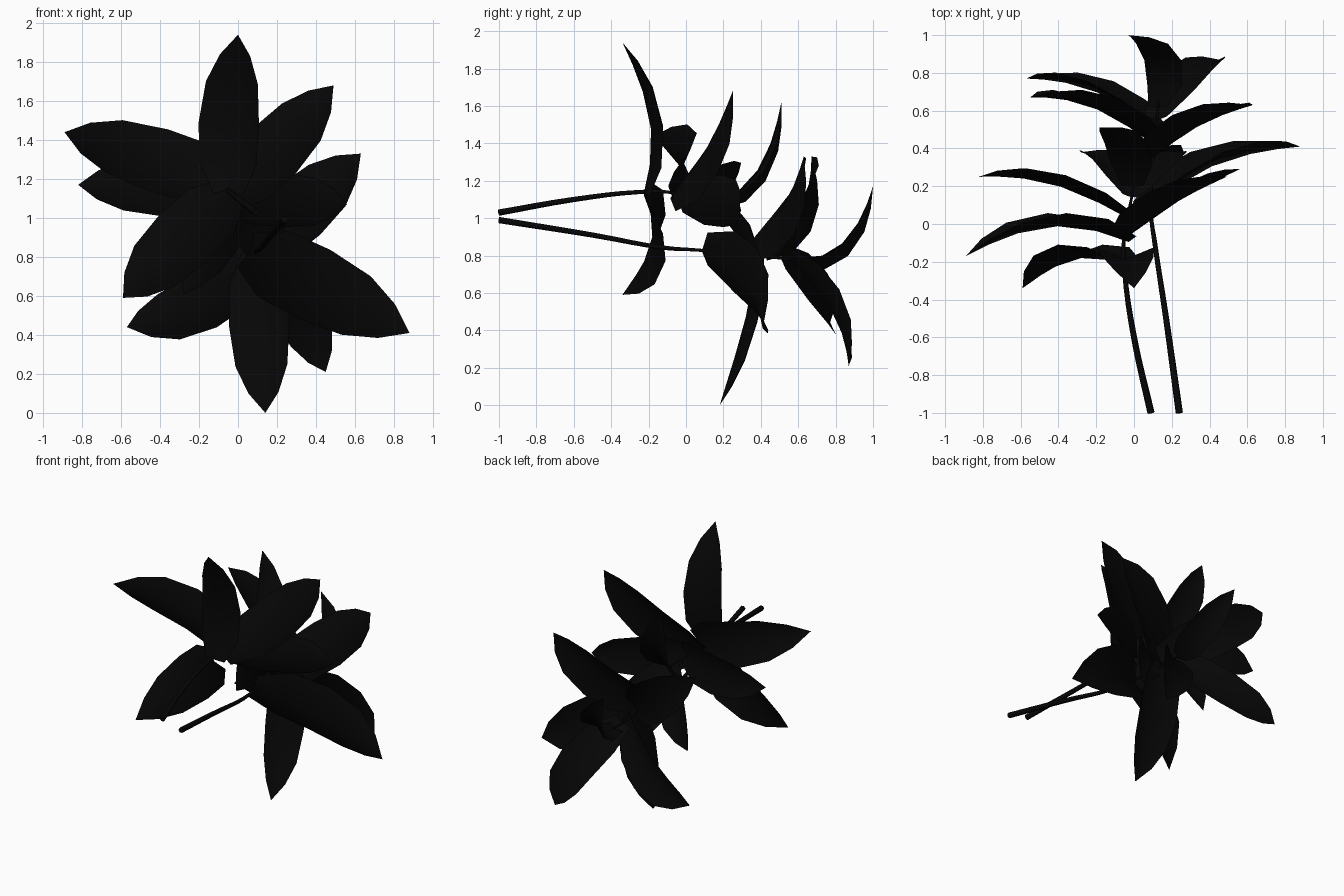
import bpy, bmesh
from mathutils import Vector as V

if "Cube" in bpy.data.objects:
    bpy.data.objects.remove(bpy.data.objects["Cube"])

dark = bpy.data.materials.new("dark")
dark.diffuse_color = (0.002, 0.002, 0.002, 1)
dark.use_nodes = True
dark.node_tree.nodes["Principled BSDF"].inputs["Base Color"].default_value = dark.diffuse_color

# Petal outline: position along midrib, fraction of full width
OUTLINE = [(0, .5), (.2, .95), (.45, 1), (.7, .86), (.87, .5), (1, 0)]


def finish(name, bm):
    me = bpy.data.meshes.new(name)
    bm.to_mesh(me)
    bm.free()
    me.materials.append(dark)
    ob = bpy.data.objects.new(name, me)
    bpy.context.collection.objects.link(ob)
    for p in me.polygons:
        p.use_smooth = True
    return ob


def petal(bm, base, mid, tip, width):
    """Curved blade with a shallow keel, passing through base, mid and tip."""
    a, m, b = V(base), V(mid), V(tip)
    ctrl = 2 * m - (a + b) / 2
    side = (b - a).cross(V((0, 1, 0))).normalized()
    rows = []
    for t, f in OUTLINE:
        c = a * (1 - t) ** 2 + ctrl * 2 * t * (1 - t) + b * t * t
        tan = (ctrl - a) * (1 - t) + (b - ctrl) * t
        up = side.cross(tan).normalized()
        if up.y < 0:
            up = -up
        if f == 0:
            rows.append([bm.verts.new(c)])
            continue
        h = width * f / 2
        rows.append([bm.verts.new(c + side * h * s + up * (abs(s) - .5) * h * .42)
                     for s in (-1, 0, 1)])
    for r, q in zip(rows, rows[1:]):
        for i in range(2):
            if len(q) == 1:
                bm.faces.new((r[i], r[i + 1], q[0]))
            else:
                bm.faces.new((r[i], r[i + 1], q[i + 1], q[i]))


def flower(name, petals):
    bm = bmesh.new()
    for p in petals:
        petal(bm, *p)
    finish(name, bm)


def stem(name, pts):
    cu = bpy.data.curves.new(name, 'CURVE')
    cu.dimensions = '3D'
    cu.bevel_depth = .019
    cu.bevel_resolution = 1
    cu.use_fill_caps = True
    cu.resolution_u = 4
    sp = cu.splines.new('BEZIER')
    sp.bezier_points.add(len(pts) - 1)
    for i, (bp, p) in enumerate(zip(sp.bezier_points, pts)):
        bp.co = p
        bp.handle_left_type = bp.handle_right_type = 'AUTO'
        bp.radius = 1 - .65 * i / (len(pts) - 1)
    cu.materials.append(dark)
    bpy.context.collection.objects.link(bpy.data.objects.new(name, cu))


# Upper bloom: base, middle, tip, width of each petal
flower("upper_flower", [
    ((-.05, -.21, 1.13), (-.045, -.16, 1.52), (0, -.34, 1.94), .31),
    ((-.03, -.21, 1.13), (-.31, -.15, .87), (-.59, -.34, .59), .34),
    ((-.02, -.08, 1.17), (-.45, .02, 1.31), (-.89, -.17, 1.44), .33),
    ((0, .03, 1.12), (-.42, .24, 1.16), (-.82, .25, 1.17), .30),
    ((-.07, -.07, 1.10), (.22, .15, 1.38), (.49, .25, 1.68), .32),
    ((-.04, -.03, 1.10), (.29, .19, 1.09), (.56, .29, 1.07), .28),
    ((-.01, .20, 1.08), (-.05, .42, 1.27), (-.16, .51, 1.62), .24),
    ((-.01, .15, 1.07), (-.13, .33, .87), (-.28, .38, .61), .25),
    ((0, .15, 1.07), (.14, .32, .88), (.25, .38, .64), .25),
])

# Lower bloom
flower("lower_flower", [
    ((.10, .40, .83), (.11, .34, .42), (.14, .18, 0), .31),
    ((.05, .10, .83), (.44, .36, .635), (.88, .41, .41), .39),
    ((.07, .35, .84), (.35, .56, 1.07), (.63, .63, 1.33), .33),
    ((.13, .42, .84), (-.22, .65, 1.08), (-.55, .67, 1.33), .30),
    ((.12, .52, .79), (-.22, .74, .55), (-.57, .77, .44), .30),
    ((.12, .56, .79), (.32, .81, .51), (.45, .87, .21), .28),
    ((.13, .62, .76), (.14, .87, .87), (-.03, 1.0, 1.17), .21),
])

# Stems
stem("upper_stem", [(.09, -1, 1.03), (0, -.6, 1.10), (-.05, -.25, 1.14),
                    (-.055, -.1, 1.14), (0, .2, 1.08)])
stem("lower_stem", [(.24, -1, .99), (.17, -.5, .91), (.11, -.1, .84),
                    (.09, .06, .83), (.13, .65, .77)])
